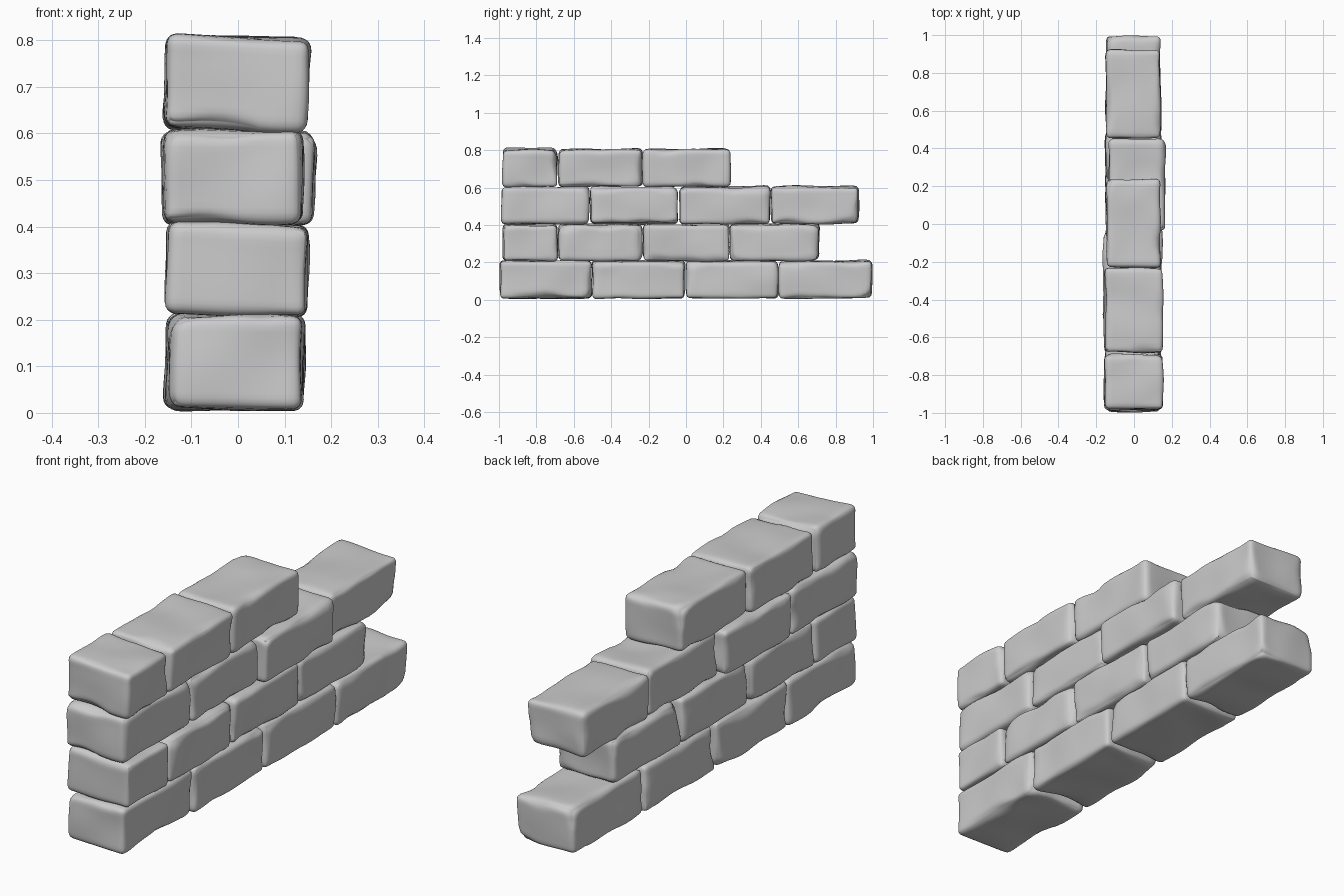
import bpy, bmesh, math, random
from mathutils import Vector, Matrix, noise

if "Cube" in bpy.data.objects:
    bpy.data.objects.remove(bpy.data.objects["Cube"])

random.seed(4)

# Courses: bottom z, top z, bricks as (start y, end y, left x, right x, roll degrees)
COURSES = [
    (0.008, 0.210, [(-0.995, -0.502, -0.150, 0.140, 0.5), (-0.500, -0.006, -0.155, 0.143, 1.5),
                    (0.000, 0.492, -0.150, 0.140, 1), (0.497, 0.995, -0.148, 0.140, 1.5)]),
    (0.209, 0.406, [(-0.980, -0.686, -0.154, 0.152, 2), (-0.682, -0.233, -0.154, 0.150, 1.5),
                    (-0.229, 0.230, -0.148, 0.146, 1.5), (0.232, 0.714, -0.150, 0.142, 1)]),
    (0.406, 0.606, [(-0.985, -0.522, -0.157, 0.136, 0), (-0.512, -0.043, -0.163, 0.140, -1),
                    (-0.035, 0.448, -0.136, 0.164, 1.5), (0.454, 0.922, -0.148, 0.140, 1)]),
    (0.607, 0.807, [(-0.980, -0.686, -0.156, 0.152, 2.5), (-0.680, -0.232, -0.156, 0.152, 1.5),
                    (-0.228, 0.236, -0.146, 0.138, 1)]),
]


def worn_brick(name, lo, hi, roll):
    """Rounded stone block with uneven, chipped edges."""
    bm = bmesh.new()
    bmesh.ops.create_cube(bm, size=2)
    bmesh.ops.subdivide_edges(bm, edges=bm.edges[:], cuts=17, use_grid_fill=True)
    half = (hi - lo) / 2
    seed = Vector([random.uniform(-50, 50) for _ in range(3)])
    turn = Matrix.Rotation(math.radians(roll), 3, 'Y')
    for v in bm.verts:
        # crowd the grid towards the edges, then round them
        p = Vector([math.sin(c * math.pi / 2) * h for c, h in zip(v.co, half)])
        wear = max(0, noise.noise(p * 7 + seed))
        r = 0.024 + 0.045 * wear
        core = Vector([max(-(h - r), min(h - r, c)) for c, h in zip(p, half)])
        d = (p - core).normalized()
        p = core + d * r
        # gentle undulation of the faces
        p += d * (0.010 * noise.noise(p * 6 - seed) - 0.001)
        v.co = turn @ p + (lo + hi) / 2
        v.co.z = max(v.co.z, 0)
    for f in bm.faces:
        f.smooth = True
    me = bpy.data.meshes.new(name)
    bm.to_mesh(me)
    bm.free()
    ob = bpy.data.objects.new(name, me)
    bpy.context.collection.objects.link(ob)


# Staggered wall with a broken, stepped end
for row, (z0, z1, bricks) in enumerate(COURSES, 1):
    for i, (y0, y1, x0, x1, roll) in enumerate(bricks, 1):
        worn_brick(f"course_{row}_brick_{i}", Vector((x0, y0, z0)), Vector((x1, y1, z1)), roll)
